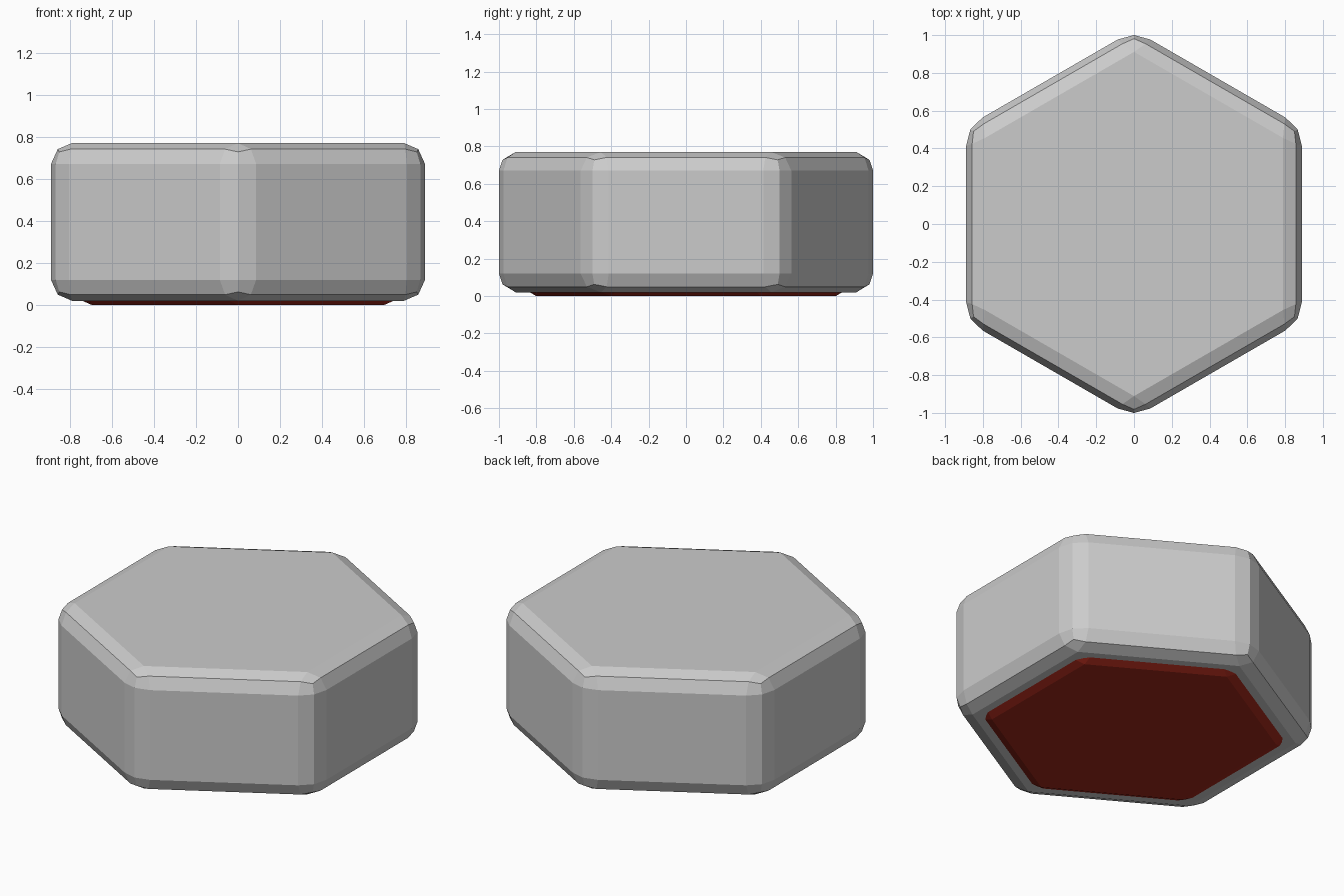
import bpy
from math import pi, cos

if "Cube" in bpy.data.objects:
    bpy.data.objects.remove(bpy.data.objects["Cube"])


def hex_block(name, apothem, z0, z1, bevel):
    # six-sided prism with points on +-y and rounded edges
    bpy.ops.mesh.primitive_cylinder_add(
        vertices=6, radius=apothem / cos(pi / 6), depth=z1 - z0,
        location=(0, 0, (z0 + z1) / 2))
    ob = bpy.context.object
    ob.name = name
    mod = ob.modifiers.new("rounded_edges", 'BEVEL')
    mod.width = bevel
    mod.segments = 2
    mod.limit_method = 'ANGLE'
    return ob


# Main hexagonal body
hex_block("hex_body", 0.889, 0.02, 0.77, 0.1)

# Red base pad, mostly sunk into the body
pad = hex_block("base_pad", 0.782, 0.0, 0.66, 0.088)
red = bpy.data.materials.new("dark_red")
red.diffuse_color = (0.35, 0.02, 0.01, 1)
red.use_nodes = True
red.node_tree.nodes["Principled BSDF"].inputs["Base Color"].default_value = red.diffuse_color
pad.data.materials.append(red)
